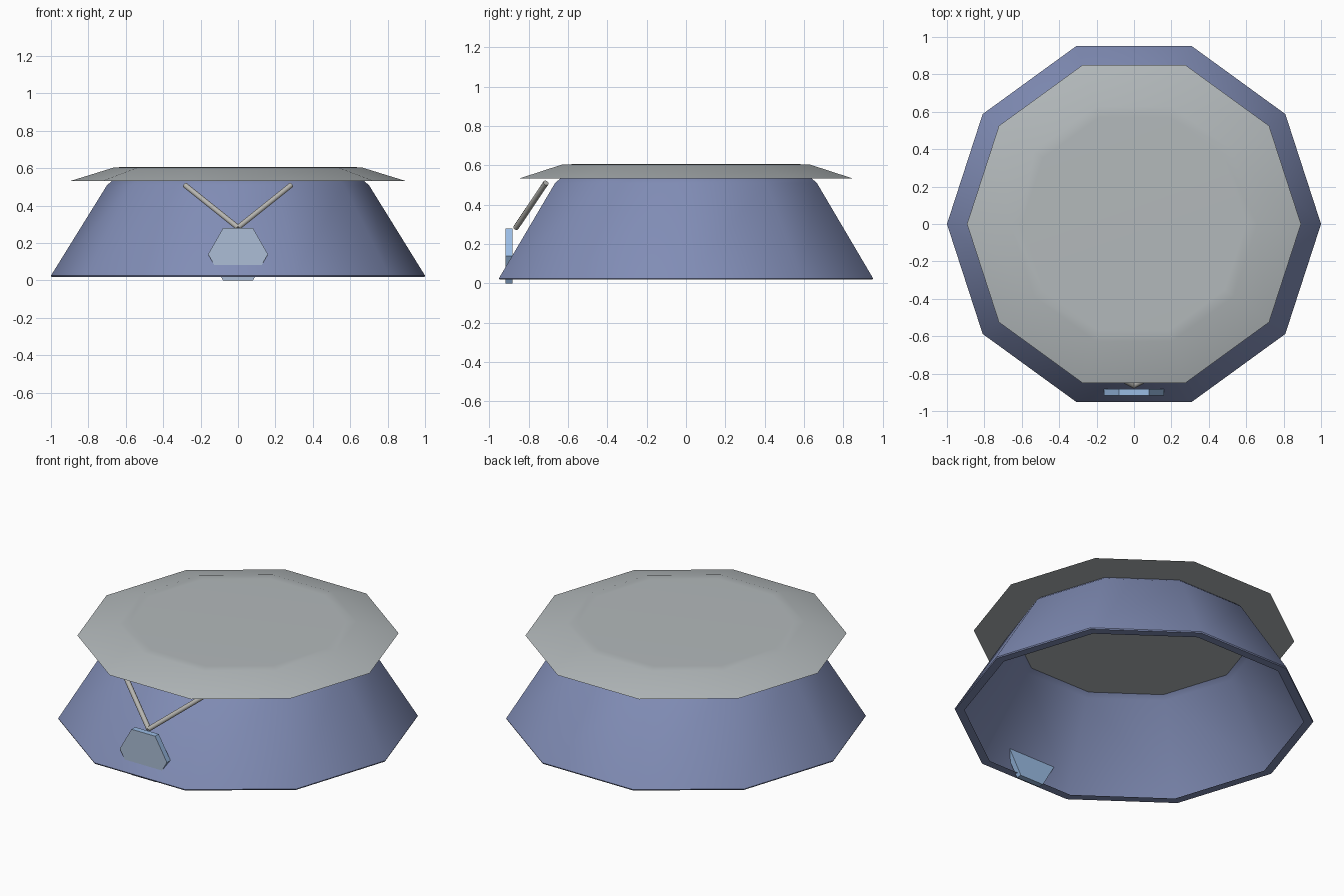
import bpy, bmesh, math
from mathutils import Vector

if "Cube" in bpy.data.objects:
    bpy.data.objects.remove(bpy.data.objects["Cube"])


def material(name, rgb):
    m = bpy.data.materials.new(name)
    lin = [((c / 255 + 0.055) / 1.055) ** 2.4 for c in rgb]
    m.diffuse_color = (*lin, 1)
    m.use_nodes = True
    m.node_tree.nodes["Principled BSDF"].inputs["Base Color"].default_value = m.diffuse_color
    return m


BLUE = material("slate blue", (129, 141, 182))
GREY = material("pale grey", (179, 185, 187))
ROD = material("warm grey", (182, 181, 176))
FACE = material("plate grey blue", (172, 190, 214))
EDGE = material("plate light blue", (154, 188, 228))


def finish(name, bm, mats, smooth=None, recalc=True):
    if recalc:
        bmesh.ops.recalc_face_normals(bm, faces=bm.faces)
    me = bpy.data.meshes.new(name)
    bm.to_mesh(me)
    bm.free()
    ob = bpy.data.objects.new(name, me)
    bpy.context.collection.objects.link(ob)
    for m in mats:
        me.materials.append(m)
    if smooth:
        bpy.ops.object.select_all(action='DESELECT')
        ob.select_set(True)
        bpy.context.view_layer.objects.active = ob
        bpy.ops.object.shade_smooth_by_angle(angle=math.radians(smooth))
    return ob


def rings(bm, profile, sides=10):
    """Stack of regular polygons joined by quads, returned ring by ring."""
    loops = [[bm.verts.new((r * math.cos(i * math.tau / sides),
                            r * math.sin(i * math.tau / sides), z))
              for i in range(sides)] for r, z in profile]
    for a, b in zip(loops, loops[1:]):
        for i in range(sides):
            j = (i + 1) % sides
            bm.faces.new((a[i], a[j], b[j], b[i]))
    return loops


# Thin ten-sided tapered wall with a narrow flat rim turned in at the bottom
bm = bmesh.new()
rings(bm, [(0.945, 0.019), (0.997, 0.019), (1.0, 0.026),
           (0.70, 0.51), (0.67, 0.535)])
finish("tapered_wall", bm, [BLUE], 42, recalc=False)

# Shallow overhanging lid with a flat underside
bm = bmesh.new()
low, _, high = rings(bm, [(0.893, 0.533), (0.66, 0.605), (0.60, 0.606)])
bm.faces.new(low)
bm.faces.new(high)
finish("lid", bm, [GREY], 42)

# Hexagonal plate set through the front wall
bm = bmesh.new()
front = [bm.verts.new((0.16 * math.cos(i * math.pi / 3), -0.918,
                       0.14 + 0.14 * math.sin(i * math.pi / 3)
                       / math.sin(math.pi / 3)))
         for i in range(6)]
hexagon = bm.faces.new(front)
out = bmesh.ops.extrude_face_region(bm, geom=[hexagon], use_keep_orig=True)
for v in (g for g in out["geom"] if isinstance(g, bmesh.types.BMVert)):
    v.co.y = -0.883
bmesh.ops.recalc_face_normals(bm, faces=bm.faces)
for f in bm.faces:
    f.material_index = 0 if f.normal.y < -0.9 else 1
finish("hexagon_plate", bm, [FACE, EDGE])

# Two struts rising from the plate to the lid
for side, name in ((-1, "left_strut"), (1, "right_strut")):
    start = Vector((0, -0.865, 0.283))
    end = Vector((0.285 * side, -0.712, 0.511))
    axis = end - start
    bm = bmesh.new()
    bmesh.ops.create_cone(bm, cap_ends=True, segments=10, radius1=0.0145,
                          radius2=0.0145, depth=axis.length)
    ob = finish(name, bm, [ROD], 42)
    ob.location = (start + end) / 2
    ob.rotation_euler = axis.to_track_quat('Z', 'Y').to_euler()
